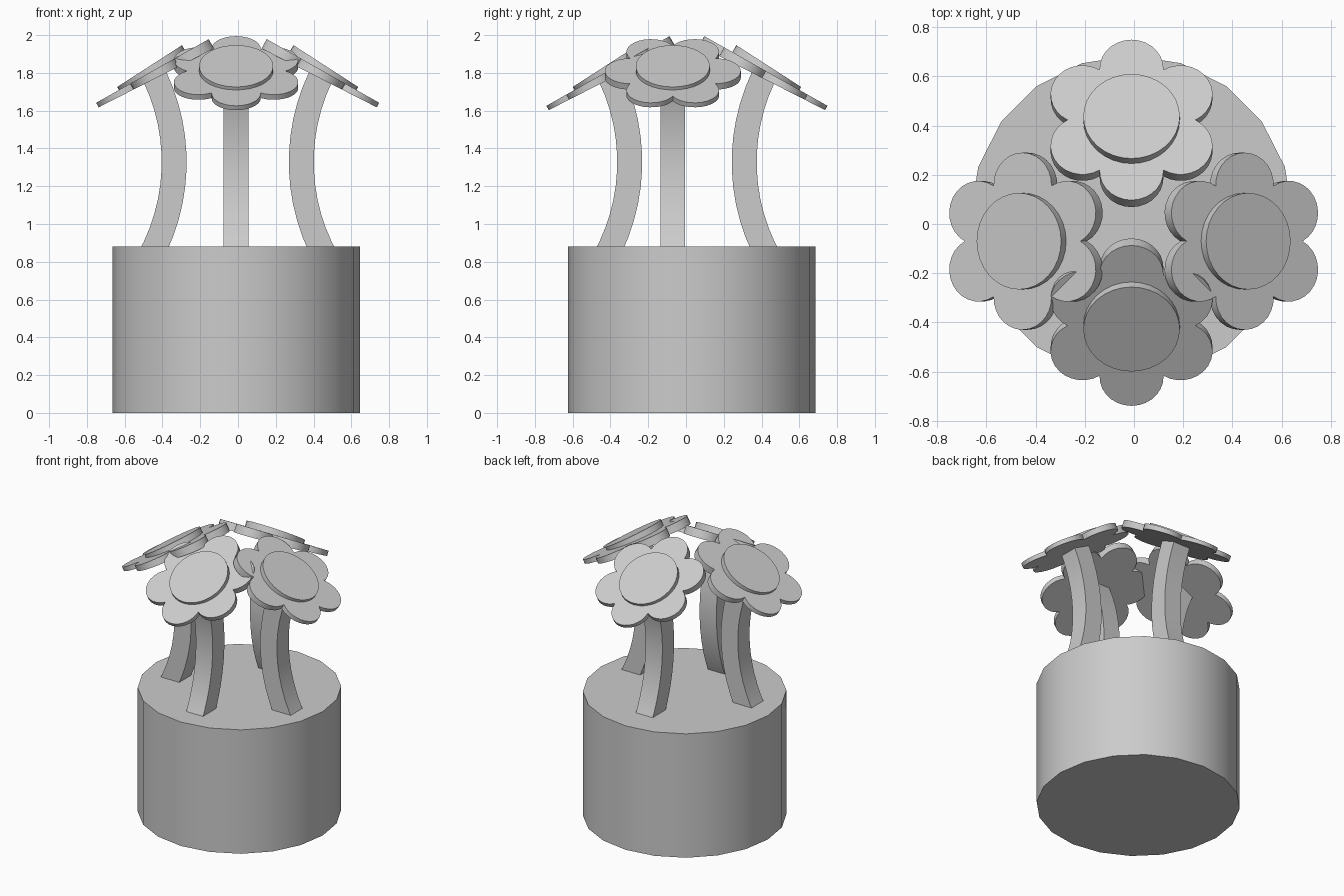
import bpy, bmesh, math
from mathutils import Vector

if "Cube" in bpy.data.objects:
    bpy.data.objects.remove(bpy.data.objects["Cube"])

TILT = math.radians(29.5)


def finish(name, bm):
    bmesh.ops.recalc_face_normals(bm, faces=bm.faces)
    mesh = bpy.data.meshes.new(name)
    bm.to_mesh(mesh)
    bm.free()
    ob = bpy.data.objects.new(name, mesh)
    bpy.context.collection.objects.link(ob)
    bpy.ops.object.select_all(action='DESELECT')
    ob.select_set(True)
    bpy.context.view_layer.objects.active = ob
    bpy.ops.object.shade_smooth_by_angle(angle=math.radians(30))
    return ob


def loft(name, rings):
    """Closed solid through a list of equal-sized point rings."""
    bm = bmesh.new()
    vs = [[bm.verts.new(p) for p in ring] for ring in rings]
    n = len(vs[0])
    for a, b in zip(vs, vs[1:]):
        for i in range(n):
            j = (i + 1) % n
            bm.faces.new((a[i], a[j], b[j], b[i]))
    bm.faces.new(vs[0][::-1])
    bm.faces.new(vs[-1])
    return finish(name, bm)


def circle(radius, n, z=None):
    pts = [(radius * math.cos(math.tau * i / n), radius * math.sin(math.tau * i / n)) for i in range(n)]
    return pts


def petal_outline(start, d=0.23, r=0.13, steps=14):
    """Outline of six overlapping round petals."""
    rho = d * math.cos(math.pi / 6) + math.sqrt(r * r - d * d / 4)
    half = math.atan2(rho * 0.5, rho * math.cos(math.pi / 6) - d)
    pts = []
    for k in range(6):
        a = start + k * math.pi / 3
        for i in range(steps):
            b = a - half + 2 * half * i / steps
            pts.append((d * math.cos(a) + r * math.cos(b), d * math.sin(a) + r * math.sin(b)))
    return pts


def flower(name, base, heading, reach, petal_start):
    out = Vector((math.cos(heading), math.sin(heading), 0))
    side = Vector((-out.y, out.x, 0))
    up = Vector((0, 0, 1))
    slope = out * math.cos(TILT) - up * math.sin(TILT)
    normal = out * math.sin(TILT) + up * math.cos(TILT)
    centre = Vector((*base, 1.81)) + out * (reach + 0.013)

    def plane(pts, height, wedge):
        # thickness grows towards the inner, upper edge
        return [centre + slope * u * 1.04 + side * v + normal * (height - wedge * u) for u, v in pts]

    # petals and raised centre
    pts = petal_outline(petal_start)
    loft(name + "_petals", [plane(pts, -0.042, -0.045), plane(pts, 0, 0)])
    pts = circle(0.196, 32)
    loft(name + "_centre", [plane(pts, -0.02, 0), plane(pts, 0.03, 0.06)])

    # square stem bent along an arc
    R, h = 1.05, 0.066
    rings = []
    for i in range(13):
        t = math.radians(-30 + 55.5 * i / 12)
        rings.append([Vector((*base, 1.3275)) + out * (reach - 0.102 + R - (R + a) * math.cos(t))
                      + up * (R + a) * math.sin(t) + side * b
                      for a, b in ((-h, -h), (h, -h), (h, h), (-h, h))])
    loft(name + "_stem", rings)


# twenty-sided pot
pot = circle(0.655, 20)
loft("pot", [[(x - 0.01, y + 0.03, z) for x, y in pot] for z in (0, 0.88)])

# four flowers leaning outwards
flower("right_flower", (0, -0.07), 0, 0.437, math.pi / 6)
flower("back_flower", (-0.01, 0.005), math.pi / 2, 0.405, 0)
flower("left_flower", (-0.003, -0.07), math.pi, 0.437, math.pi / 6)
flower("front_flower", (-0.01, 0.005), -math.pi / 2, 0.405, 0)
